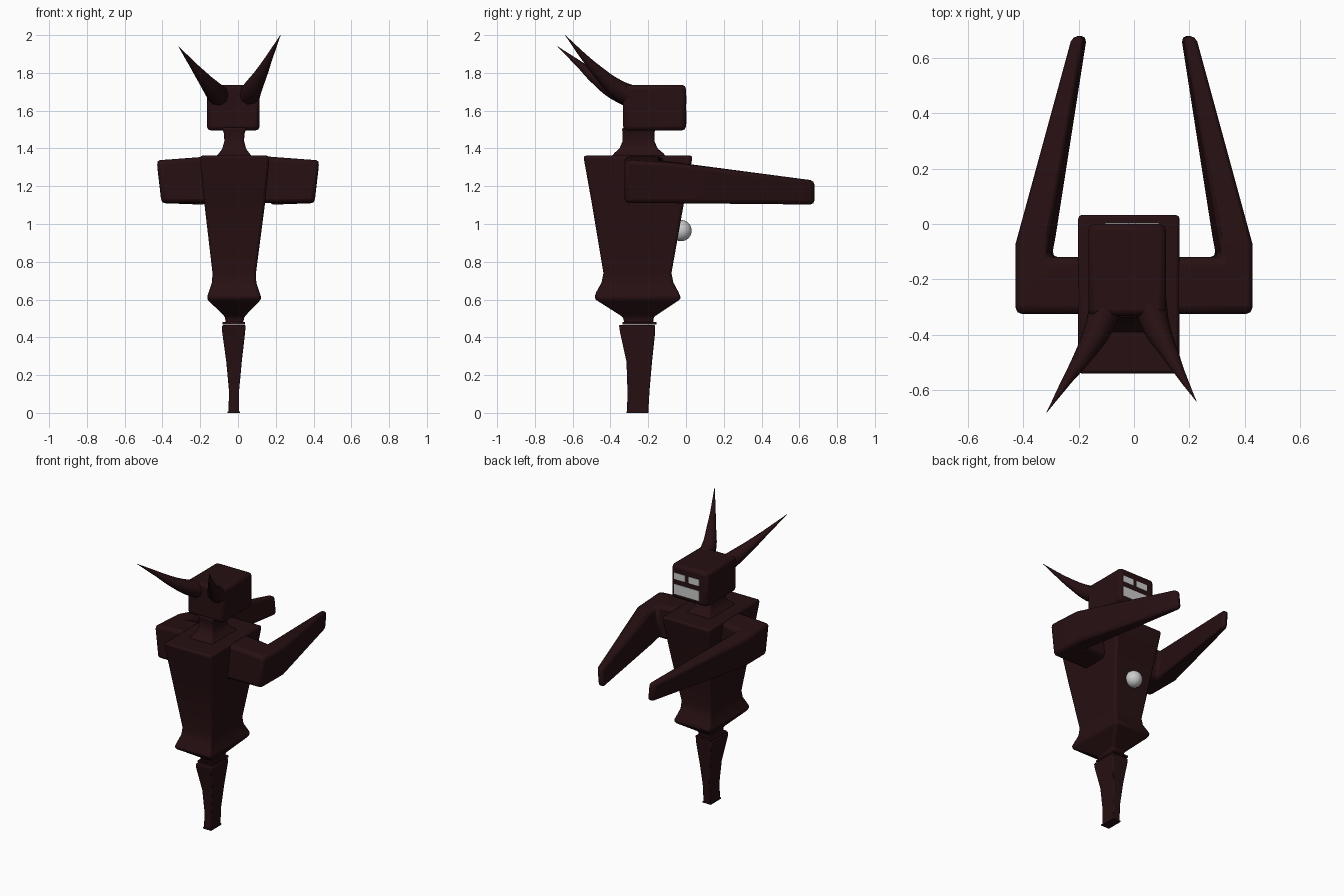
import bpy, bmesh

if "Cube" in bpy.data.objects:
    bpy.data.objects.remove(bpy.data.objects["Cube"])


def material(name, rgb):
    m = bpy.data.materials.new(name)
    m.diffuse_color = (*rgb, 1)
    m.use_nodes = True
    m.node_tree.nodes["Principled BSDF"].inputs["Base Color"].default_value = m.diffuse_color
    return m


DARK = material("dark_maroon", (0.02, 0.005, 0.006))


def finish(ob, mat=None, bevel=0, mirror=False):
    if mat:
        ob.data.materials.append(mat)
    bpy.ops.object.select_all(action='DESELECT')
    ob.select_set(True)
    bpy.context.view_layer.objects.active = ob
    bpy.ops.object.shade_smooth_by_angle(angle=0.7)
    if mirror:
        ob.modifiers.new("mirror", 'MIRROR')
    if bevel:
        b = ob.modifiers.new("bevel", 'BEVEL')
        b.width, b.segments, b.limit_method, b.angle_limit = bevel, 2, 'ANGLE', 0.7
    return ob


def loft(name, rings, **kw):
    """Skin a row of four-point rings and cap both ends."""
    bm = bmesh.new()
    vs = [[bm.verts.new(p) for p in r] for r in rings]
    for a, b in zip(vs, vs[1:]):
        for i in range(4):
            j = (i + 1) % 4
            bm.faces.new((a[i], a[j], b[j], b[i]))
    bm.faces.new(vs[0])
    bm.faces.new(vs[-1])
    bmesh.ops.recalc_face_normals(bm, faces=bm.faces)
    me = bpy.data.meshes.new(name)
    bm.to_mesh(me)
    bm.free()
    ob = bpy.data.objects.new(name, me)
    bpy.context.collection.objects.link(ob)
    return finish(ob, **kw)


def stack(name, sections, **kw):
    """Loft of horizontal rectangles given as (z, x0, x1, y0, y1)."""
    return loft(name, [[(a, c, z), (b, c, z), (b, d, z), (a, d, z)]
                       for z, a, b, c, d in sections], **kw)


# torso with pinched waist and flared hips
stack("torso", [
    (0.475, -.07, .03, -.33, -.17), (0.505, -.065, .03, -.33, -.175),
    (0.605, -.167, .126, -.487, -.025), (0.64, -.155, .113, -.475, -.04),
    (0.69, -.138, .097, -.447, -.067), (0.74, -.135, .095, -.437, -.077),
    (1.10, -.177, .142, -.497, -.013), (1.33, -.202, .165, -.538, .03),
    (1.362, -.202, .165, -.543, .035)], mat=DARK, bevel=.014)

# neck
stack("neck", [
    (1.35, -.125, .08, -.40, -.10), (1.375, -.10, .06, -.38, -.12),
    (1.40, -.083, .042, -.352, -.15), (1.44, -.072, .032, -.335, -.168),
    (1.48, -.075, .035, -.335, -.168), (1.51, -.085, .045, -.34, -.16)],
    mat=DARK, bevel=.01)

# head
stack("head", [(1.495, -.165, .115, -.333, 0), (1.737, -.165, .115, -.333, 0)],
      mat=DARK, bevel=.022)

# single tapered leg with thin rims at both ends
stack("leg", [
    (0, -.05, .006, -.312, -.20), (0.12, -.048, .006, -.31, -.193),
    (0.27, -.062, .02, -.315, -.18), (0.43, -.084, .038, -.35, -.163),
    (0.465, -.084, .04, -.355, -.163)], mat=DARK, bevel=.006)
stack("waist_rim", [(0.468, -.082, .036, -.335, -.157),
                    (0.48, -.082, .036, -.335, -.157)], mat=DARK)
stack("foot_rim", [(0, -.055, .01, -.315, -.198),
                   (0.008, -.055, .01, -.315, -.198)], mat=DARK)


# shoulders bending into forward arms: (outer xy, inner xy, z low, z high, lean)
def arm_ring(ox, oy, ix, iy, lo, hi, lean):
    return [(ox - lean, oy, lo), (ix - lean, iy, lo), (ix, iy, hi), (ox, oy, hi)]


loft("arms", [arm_ring(*r) for r in (
    (.12, -.325, .12, -.12, 1.11, 1.36, 0),
    (.43, -.325, .32, -.12, 1.112, 1.338, .025),
    (.43, -.07, .305, -.04, 1.11, 1.325, .025),
    (.225, .68, .18, .68, 1.103, 1.23, .012))],
    mat=DARK, bevel=.022, mirror=True)


# curved horns sweeping backwards
def horn(name, points):
    cu = bpy.data.curves.new(name, 'CURVE')
    cu.dimensions, cu.bevel_depth, cu.bevel_resolution = '3D', 1, 3
    cu.resolution_u, cu.use_fill_caps = 6, True
    sp = cu.splines.new('BEZIER')
    sp.bezier_points.add(len(points) - 1)
    for bp, (x, y, z, r) in zip(sp.bezier_points, points):
        bp.co, bp.radius = (x, y, z), r
        bp.handle_left_type = bp.handle_right_type = 'AUTO'
    ob = bpy.data.objects.new(name, cu)
    bpy.context.collection.objects.link(ob)
    bpy.ops.object.select_all(action='DESELECT')
    ob.select_set(True)
    bpy.context.view_layer.objects.active = ob
    bpy.ops.object.convert(target='MESH')
    finish(bpy.context.object, mat=DARK)


horn("left_horn", [(-.095, -.28, 1.67, .062), (-.13, -.38, 1.71, .05),
                   (-.185, -.48, 1.775, .033), (-.245, -.57, 1.85, .017),
                   (-.315, -.68, 1.94, .001)])
horn("right_horn", [(.055, -.28, 1.67, .062), (.08, -.37, 1.72, .05),
                    (.125, -.46, 1.80, .033), (.17, -.545, 1.89, .017),
                    (.225, -.64, 2.0, .001)])

# pale eyes and mouth on the +y face
for name, x0, x1, z0, z1 in (("eye_a", .005, .09, 1.635, 1.68),
                             ("eye_b", -.105, -.02, 1.635, 1.68),
                             ("mouth", -.105, .09, 1.53, 1.60)):
    stack(name, [(z, x0, x1, -.01, .003) for z in (z0, z1)])

# belly button ball
bpy.ops.mesh.primitive_uv_sphere_add(segments=32, ring_count=16, radius=.056,
                                     location=(-.02, -.026, .965))
bpy.context.object.name = "chest_ball"
finish(bpy.context.object)
